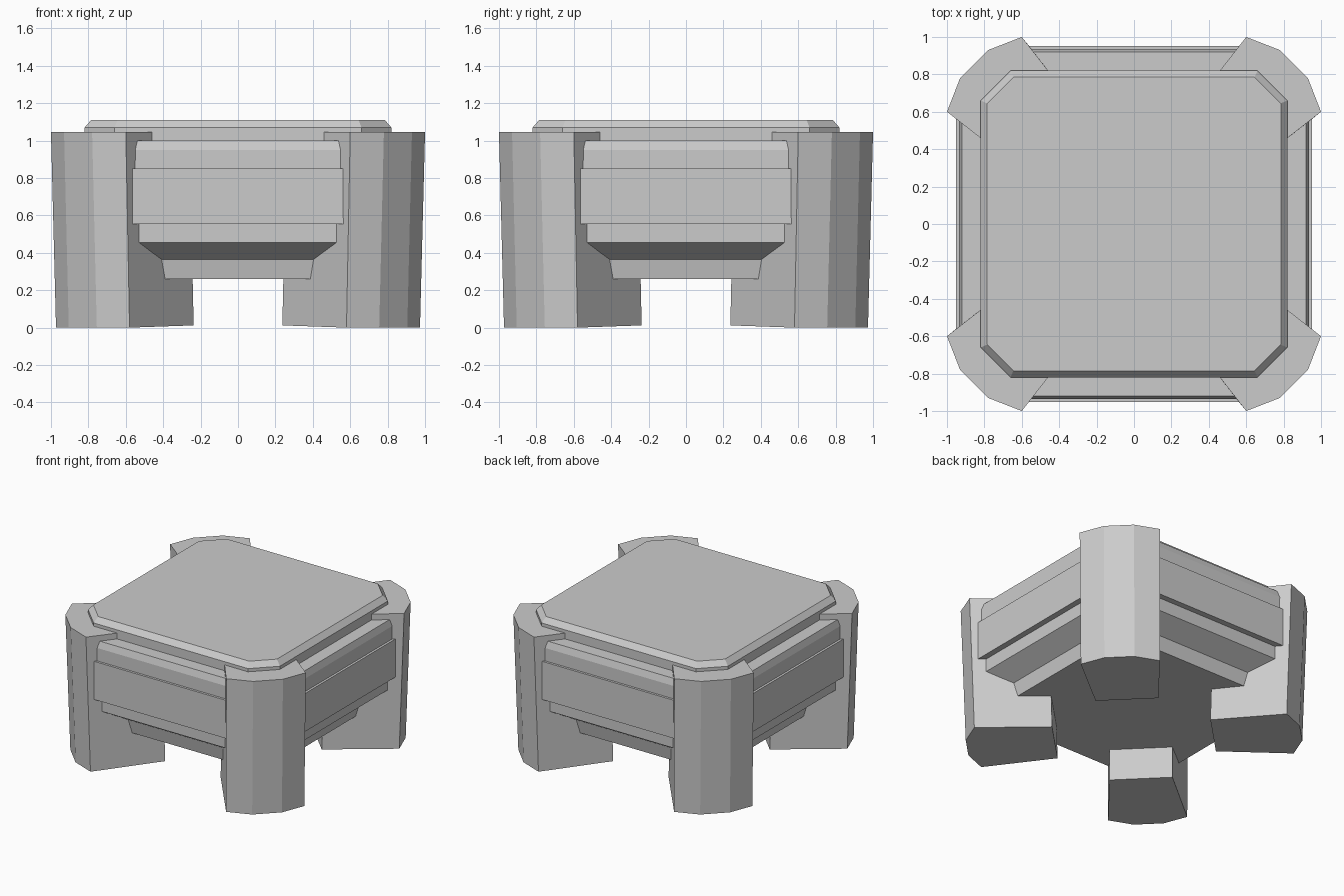
import bpy

if "Cube" in bpy.data.objects:
    bpy.data.objects.remove(bpy.data.objects["Cube"])


def make_object(name, verts, faces):
    mesh = bpy.data.meshes.new(name)
    mesh.from_pydata(verts, [], faces)
    mesh.update()
    obj = bpy.data.objects.new(name, mesh)
    bpy.context.collection.objects.link(obj)
    return obj


def loft(name, rings):
    """Join equal-sized rings, counter-clockwise and bottom to top, into a closed solid."""
    n = len(rings[0])
    verts = [p for ring in rings for p in ring]
    faces = [tuple(reversed(range(n))), tuple(range(len(verts) - n, len(verts)))]
    for k in range(len(rings) - 1):
        for i in range(n):
            j = (i + 1) % n
            faces.append((k * n + i, k * n + j, (k + 1) * n + j, (k + 1) * n + i))
    return make_object(name, verts, faces)


def octagon(r, c, z):
    """Square of half width r whose corners are cut at coordinate c."""
    return [(r, -c, z), (r, c, z), (c, r, z), (-c, r, z),
            (-r, c, z), (-r, -c, z), (-c, -r, z), (c, -r, z)]


# Stepped body: (half width, height) profile, corners hidden in the legs
profile = [(0.735, 0.26), (0.757, 0.365), (0.908, 0.455), (0.908, 0.555),
           (0.953, 0.555), (0.953, 0.85), (0.935, 0.85), (0.935, 0.95), (0.92, 1.0)]
loft("body", [octagon(r, 0.65, z) for r, z in profile])

# Bevelled top slab
loft("top_slab", [octagon(0.82, 0.66, 0.99), octagon(0.82, 0.66, 1.07),
                  octagon(0.785, 0.645, 1.11)])


# Tapered corner legs with faceted outer faces
def leg_ring(half, z_outer, z_inner):
    pts = [(x, y, z) for (x, y), z in zip(half, (z_outer, z_outer, z_inner))]
    # half runs along the +x side; reflect across the diagonal to close the outline
    return [pts[2], pts[0], pts[1]] + [(y, x, z) for x, y, z in (pts[1], pts[0], pts[2])]


bottom = leg_ring([(0.973, 0.58), (0.905, 0.755), (0.55, 0.237)], 0.0, 0.012)
top = leg_ring([(1.0, 0.6), (0.93, 0.78), (0.565, 0.26)], 1.045, 1.045)

for side, turn in (("back_right", (1, 0)), ("back_left", (0, 1)),
                   ("front_left", (-1, 0)), ("front_right", (0, -1))):
    c, s = turn
    loft("leg_" + side, [[(c * x - s * y, s * x + c * y, z) for x, y, z in ring]
                         for ring in (bottom, top)])
